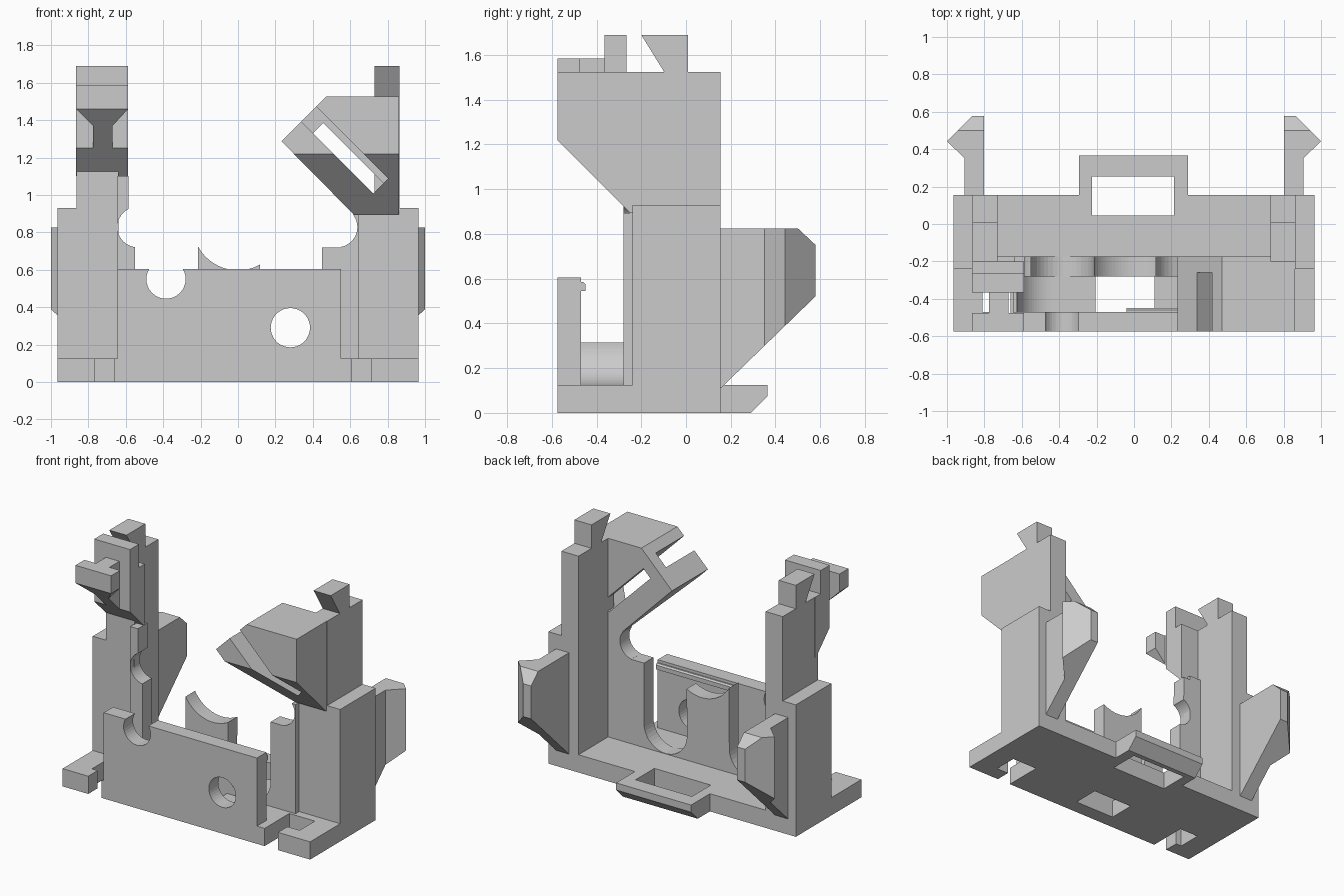
import bpy, bmesh
from math import sin, cos, radians
from mathutils import Vector

cube = bpy.data.objects.get("Cube")
if cube:
    bpy.data.objects.remove(cube)

grey = bpy.data.materials.new("plain grey")
grey.use_nodes = True
grey.diffuse_color = (0.6, 0.6, 0.6, 1)
grey.node_tree.nodes["Principled BSDF"].inputs["Base Color"].default_value = (0.6, 0.6, 0.6, 1)

PLACE = {"x": lambda a, b, t: (t, a, b),
         "y": lambda a, b, t: (a, t, b),
         "z": lambda a, b, t: (a, b, t)}


def prism(name, axis, points, lo, hi):
    """Extrude a 2D outline along an axis from lo to hi."""
    bm = bmesh.new()
    ends = [[bm.verts.new(PLACE[axis](a, b, t)) for a, b in points] for t in (lo, hi)]
    bm.faces.new(ends[0])
    bm.faces.new(ends[1])
    n = len(points)
    for i in range(n):
        j = (i + 1) % n
        bm.faces.new((ends[0][i], ends[0][j], ends[1][j], ends[1][i]))
    bmesh.ops.recalc_face_normals(bm, faces=bm.faces)
    mesh = bpy.data.meshes.new(name)
    bm.to_mesh(mesh)
    bm.free()
    mesh.materials.append(grey)
    ob = bpy.data.objects.new(name, mesh)
    bpy.context.collection.objects.link(ob)
    return ob


def box(name, x0, x1, y0, y1, z0, z1):
    return prism(name, "z", [(x0, y0), (x1, y0), (x1, y1), (x0, y1)], z0, z1)


def arc(cx, cz, r, a0, a1, n=20):
    angles = [radians(a0 + (a1 - a0) * i / n) for i in range(n + 1)]
    return [(cx + r * cos(a), cz + r * sin(a)) for a in angles]


def disc(cx, cz, r):
    return arc(cx, cz, r, 0, 350, 35)


def combine(ob, other, operation="DIFFERENCE"):
    """Apply a boolean and remove the helper."""
    mod = ob.modifiers.new("cut", "BOOLEAN")
    mod.operation = operation
    mod.solver = "EXACT"
    mod.object = other
    bpy.context.view_layer.objects.active = ob
    bpy.ops.object.modifier_apply(modifier=mod.name)
    bpy.data.objects.remove(other)


def trim_below(ob, level):
    """Remove everything under the 45 degree plane y + z = level."""
    bm = bmesh.new()
    bm.from_mesh(ob.data)
    cut = bmesh.ops.bisect_plane(bm, geom=bm.verts[:] + bm.edges[:] + bm.faces[:],
                                 plane_co=Vector((0, 0, level)), plane_no=Vector((0, 1, 1)),
                                 clear_inner=True)
    edges = [e for e in cut["geom_cut"] if isinstance(e, bmesh.types.BMEdge)]
    bmesh.ops.holes_fill(bm, edges=edges)
    bmesh.ops.recalc_face_normals(bm, faces=bm.faces)
    bm.to_mesh(ob.data)
    bm.free()


# Base plate with foot slots and window
base = box("base_plate", -0.965, 0.965, -0.575, 0.155, 0, 0.125)
combine(base, box("cutter", -0.205, 0.11, -0.47, -0.28, -0.1, 0.2))
combine(base, box("cutter", -0.225, 0.215, 0.045, 0.3, -0.1, 0.2))
for s in (-1, 1):
    outline = [(0.61, -0.6), (0.715, -0.6), (0.715, -0.47), (0.81, -0.47),
               (0.81, -0.3), (0.61, -0.3)]
    shift = 0.05 if s < 0 else 0
    combine(base, prism("cutter", "z", [(s * (x + shift * (x < 0.8)), y) for x, y in outline], -0.1, 0.2))

# Rear tab with chamfered lip
tab = prism("rear_tab", "x", [(0.15, 0), (0.29, 0), (0.365, 0.075), (0.365, 0.125), (0.15, 0.125)],
            -0.295, 0.29)
combine(tab, box("cutter", -0.225, 0.215, 0.0, 0.255, -0.1, 0.2))

# Front wall with open notch, round hole and inner lip
wall = box("front_wall", -0.645, 0.55, -0.575, -0.47, 0.0, 0.605)
combine(wall, prism("cutter", "y", disc(-0.385, 0.55, 0.105), -0.7, -0.4))
combine(wall, prism("cutter", "y", disc(0.28, 0.29, 0.105), -0.7, -0.4))
combine(wall, box("cutter", -0.71, -0.66, -0.6, -0.4, -0.1, 0.125))
prism("wall_lip", "x", [(-0.475, 0.545), (-0.45, 0.545), (-0.45, 0.575), (-0.46, 0.585), (-0.475, 0.585)],
      -0.04, 0.55)

# Curved fillet between the walls
prism("floor_fillet", "y", [(-0.645, 0.1), (-0.645, 0.315)] + arc(-0.435, 0.315, 0.19, 180, 270)
      + [(-0.435, 0.1)], -0.475, -0.27)

# Middle wall with two U openings, a saddle and round seats
profile = [(-0.73, 0.05), (-0.73, 1.1), (-0.585, 1.1)]
profile += arc(-0.537, 0.828, 0.108, 116, 263)
profile += [(-0.55, 0.72)]
profile += arc(-0.3825, 0.295, 0.1675, 180, 360)
profile += arc(0, 0.84, 0.243, 209, 299)
profile += arc(0.2825, 0.295, 0.1675, 180, 360)
profile += [(0.45, 0.72), (0.55, 0.72)]
profile += arc(0.53, 0.828, 0.108, 280, 398)
profile += [(0.645, 0.894), (0.645, 0.05)]
mid = prism("middle_wall", "y", profile, -0.28, -0.175)
combine(mid, box("cutter", -0.8, -0.645, -0.3, -0.24, 0, 1.2))

# Side towers with dovetail pins and barbed clips
for s, side in ((1, "left"), (-1, "right")):
    x = sorted
    box(side + "_tower_base", *x((s * 0.73, s * 0.965)), -0.24, 0.155, 0.0, 0.93)
    box(side + "_tower_front", *x((s * 0.64, s * 0.75)), -0.24, -0.175, 0.1, 0.9 if s > 0 else 1.13)
    box(side + "_tower_column", *x((s * 0.73, s * 0.863)), -0.24, 0.155, 0.9, 1.525)
    prism(side + "_tower_pin", "x", [(0.01, 1.52), (0.01, 1.69), (-0.2, 1.69), (-0.095, 1.52)],
          *x((s * 0.73, s * 0.863)))
    clip = prism(side + "_clip", "z", [(s * a, b) for a, b in
                 [(0.803, 0.14), (0.803, 0.578), (0.865, 0.578), (1.0, 0.443), (0.905, 0.35), (0.905, 0.14)]],
                 0, 1)
    combine(clip, prism("cutter", "x", [(0.15, 0.825), (0.5, 0.825), (0.578, 0.752), (0.578, 0.52),
                                        (0.15, 0.105)], *x((s * 0.7, s * 1.1))), "INTERSECT")

# Right tower hook: slab, neck and chamfered head, all undercut at 45 degrees
LEVEL = 0.885
slab = prism("hook_slab", "x", [(-0.365, 1.1), (-0.365, 1.69), (-0.265, 1.69), (-0.265, 1.525),
                                (-0.2, 1.525), (-0.2, 1.1)], -0.865, -0.587)
neck = box("hook_neck", -0.775, -0.67, -0.48, -0.36, 1.1, 1.585)
head = prism("hook_head", "y", [(-0.865, 1.585), (-0.865, 1.46), (-0.775, 1.37), (-0.775, 1.3),
                                (-0.67, 1.3), (-0.67, 1.37), (-0.587, 1.46), (-0.587, 1.585)],
             -0.575, -0.475)
rib = box("hook_rib", -0.645, -0.587, -0.28, -0.2, 1.05, 1.3)
for part in (slab, neck, head, rib):
    trim_below(part, LEVEL)

# Left overhanging block with slanted slot
block = prism("slotted_block", "y", [(0.86, 1.525), (0.47, 1.525), (0.232, 1.287), (0.62, 0.894),
                                     (0.86, 0.894)], -0.575, -0.175)
trim_below(block, 0.645)


def slot(s0, s1, d0, d1, y0, y1):
    corners = [(s0, d0), (s1, d0), (s1, d1), (s0, d1)]
    return prism("cutter", "y", [((s + d) / 2, (s - d) / 2) for s, d in corners], y0, y1)


combine(block, slot(1.73, 1.89, -1.3, -0.285, -0.7, -0.26))
combine(block, slot(1.73, 1.84, -0.93, -0.285, -0.7, 0))
